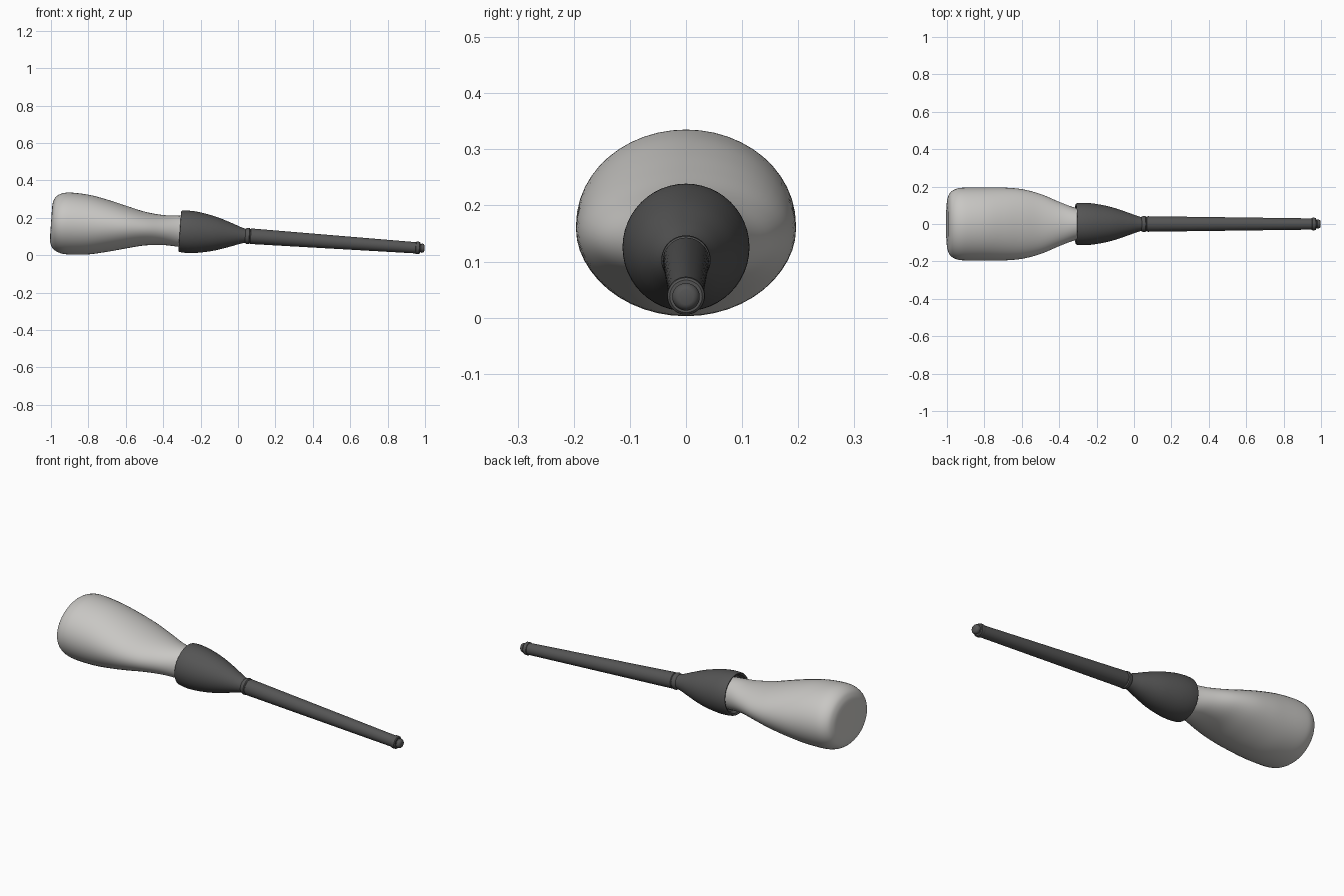
import bpy, bmesh, math
from mathutils import Matrix, Vector

if "Cube" in bpy.data.objects:
    bpy.data.objects.remove(bpy.data.objects["Cube"])

SEGMENTS = 48
SLOPE = 0.0702                      # the axis drops slightly towards the tip
TILT = Matrix.Translation((0, 0, 0.1065)) @ Matrix.Rotation(math.atan(SLOPE), 4, 'Y')


def material(name, rgb):
    m = bpy.data.materials.new(name)
    m.diffuse_color = (*rgb, 1)
    m.use_nodes = True
    m.node_tree.nodes["Principled BSDF"].inputs["Base Color"].default_value = m.diffuse_color
    return m


def smooth_profile(pts, steps=5):
    """Catmull-Rom spline through (position, half width, half height) points."""
    p = [Vector(q) for q in pts]
    p = [p[0]] + p + [p[-1]]
    out = []
    for a, b, c, d in zip(p, p[1:], p[2:], p[3:]):
        for i in range(steps):
            t = i / steps
            out.append(0.5 * (2 * b + (c - a) * t + (2 * a - 5 * b + 4 * c - d) * t ** 2
                              + (3 * b - a - 3 * c + d) * t ** 3))
    return out + [p[-1]]


def loft(name, sections, mat, angle=35):
    """Skin elliptical sections along the tilted axis and cap both ends."""
    bm = bmesh.new()
    rings = []
    for x, ry, rz in sections:
        rings.append([bm.verts.new((x, ry * math.cos(a), rz * math.sin(a)))
                      for a in (2 * math.pi * i / SEGMENTS for i in range(SEGMENTS))])
    for r, s in zip(rings, rings[1:]):
        for i in range(SEGMENTS):
            j = (i + 1) % SEGMENTS
            bm.faces.new((r[i], r[j], s[j], s[i]))
    bm.faces.new(rings[0])
    bm.faces.new(rings[-1])
    bmesh.ops.recalc_face_normals(bm, faces=bm.faces)
    bm.transform(TILT)
    mesh = bpy.data.meshes.new(name)
    bm.to_mesh(mesh)
    bm.free()
    mesh.materials.append(mat)
    ob = bpy.data.objects.new(name, mesh)
    bpy.context.collection.objects.link(ob)
    bpy.ops.object.select_all(action='DESELECT')
    ob.select_set(True)
    bpy.context.view_layer.objects.active = ob
    bpy.ops.object.shade_smooth_by_angle(angle=math.radians(angle))
    return ob


def round_section(pts):
    return [(x, r, r) for x, r in pts]


light = material("light grey", (0.58, 0.57, 0.55))
dark = material("dark grey", (0.09, 0.09, 0.09))

# Handle: flat-ended oval grip narrowing into a round neck
handle = [(-1.002, 0.105, 0.085), (-0.998, 0.14, 0.112), (-0.983, 0.17, 0.14),
          (-0.95, 0.189, 0.159), (-0.90, 0.195, 0.1655), (-0.80, 0.196, 0.159),
          (-0.70, 0.195, 0.139), (-0.60, 0.186, 0.114), (-0.50, 0.160, 0.090),
          (-0.40, 0.118, 0.080), (-0.31, 0.085, 0.083), (-0.25, 0.08, 0.08)]
loft("handle", smooth_profile(handle), light)

# Collar: flared cup with a recessed rear lip
cup = smooth_profile(round_section([
    (-0.312, 0.106), (-0.304, 0.111), (-0.26, 0.113), (-0.20, 0.107), (-0.12, 0.090),
    (-0.04, 0.064), (0.01, 0.046), (0.043, 0.036)]))
lip = round_section([(-0.275, 0.08), (-0.28, 0.094), (-0.308, 0.098)])
loft("collar", lip + cup, dark)

# Ring between collar and shaft
loft("collar_ring", round_section([
    (0.038, 0.036), (0.044, 0.041), (0.052, 0.044), (0.060, 0.043), (0.064, 0.038),
    (0.068, 0.038)]), dark)

# Long tapered shaft with a flange at its end
loft("shaft", round_section([
    (0.064, 0.037), (0.068, 0.041), (0.075, 0.0415), (0.952, 0.030), (0.954, 0.033),
    (0.960, 0.034), (0.972, 0.033), (0.976, 0.029), (0.976, 0.02)]), dark)

# Rounded tip with a small flat end
loft("tip", round_section([
    (0.970, 0.021), (0.978, 0.021), (0.981, 0.024), (0.988, 0.0245), (0.994, 0.022),
    (0.998, 0.018), (1.000, 0.013)]), dark)
